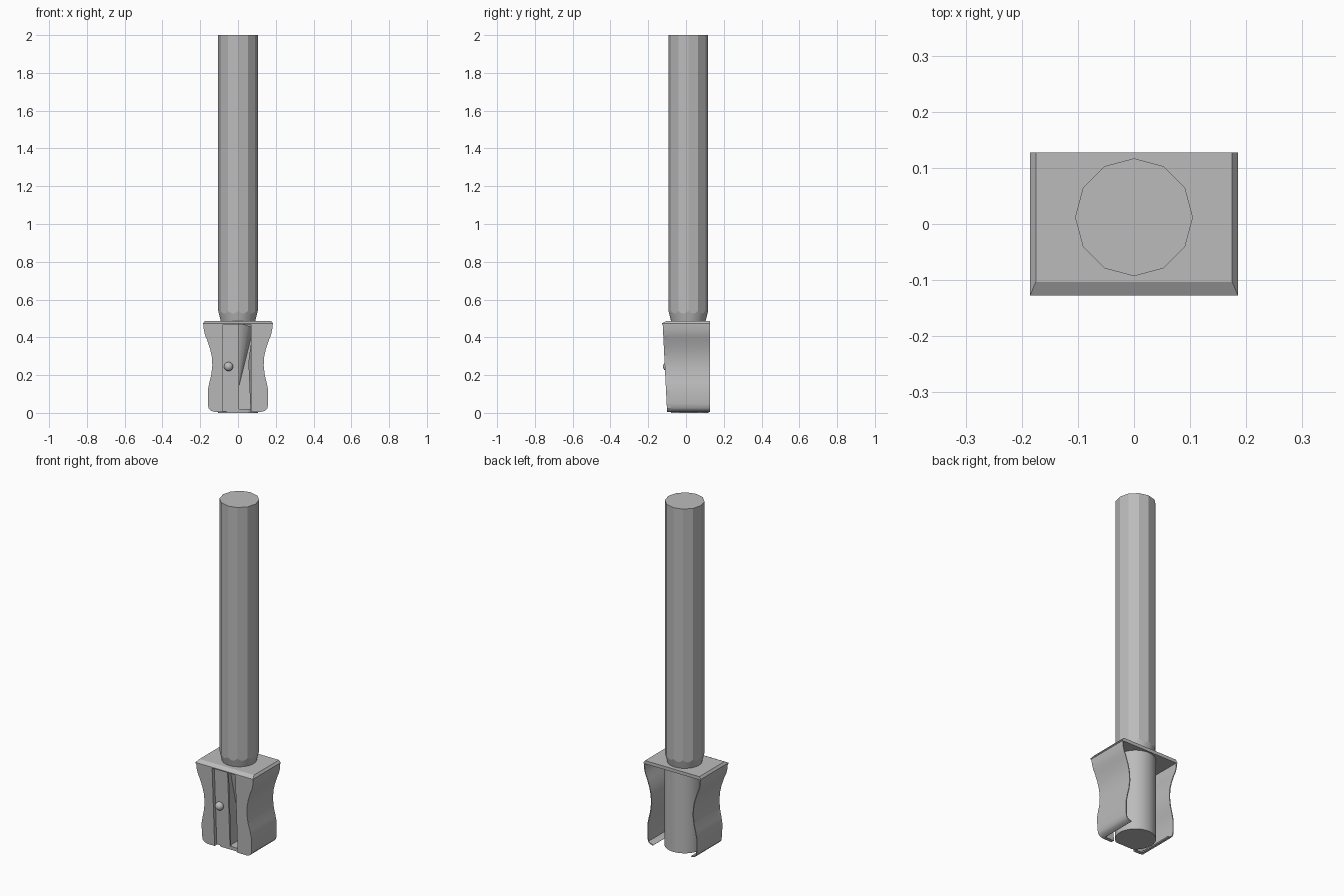
import bpy, bmesh, math

if "Cube" in bpy.data.objects:
    bpy.data.objects.remove(bpy.data.objects["Cube"])

grey = bpy.data.materials.new("plain_grey")
grey.use_nodes = True
grey.diffuse_color = (0.5, 0.5, 0.5, 1)
grey.node_tree.nodes["Principled BSDF"].inputs["Base Color"].default_value = grey.diffuse_color

AXIS_Y = 0.012
BACK = 0.127
DEPTH = 0.02


def front_y(z):
    """Leaning front of the sharpener body."""
    return -0.1 - 0.05 * z


def finish(name, bm, smooth=None):
    bmesh.ops.recalc_face_normals(bm, faces=bm.faces)
    mesh = bpy.data.meshes.new(name)
    bm.to_mesh(mesh)
    bm.free()
    mesh.materials.append(grey)
    ob = bpy.data.objects.new(name, mesh)
    bpy.context.collection.objects.link(ob)
    if smooth:
        shade(ob, smooth)
    return ob


def shade(ob, degrees):
    bpy.ops.object.select_all(action='DESELECT')
    ob.select_set(True)
    bpy.context.view_layer.objects.active = ob
    bpy.ops.object.shade_smooth_by_angle(angle=math.radians(degrees))


def loft(name, rings, smooth=None):
    """Closed solid through rings of equal point count."""
    bm = bmesh.new()
    loops = [[bm.verts.new(p) for p in ring] for ring in rings]
    n = len(loops[0])
    for a, b in zip(loops, loops[1:]):
        for i in range(n):
            j = (i + 1) % n
            bm.faces.new((a[i], a[j], b[j], b[i]))
    bm.faces.new(loops[0])
    bm.faces.new(loops[-1])
    return finish(name, bm, smooth)


def circle(r, z, n):
    return [(r * math.cos(math.tau * i / n), AXIS_Y + r * math.sin(math.tau * i / n), z)
            for i in range(n)]


def rect(x0, x1, y0, y1, z):
    return [(x0, y0, z), (x1, y0, z), (x1, y1, z), (x0, y1, z)]


def boolean(ob, cutter, operation='DIFFERENCE', keep=False):
    mod = ob.modifiers.new("cut", 'BOOLEAN')
    mod.object, mod.operation, mod.solver = cutter, operation, 'EXACT'
    bpy.context.view_layer.objects.active = ob
    bpy.ops.object.modifier_apply(modifier=mod.name)
    if not keep:
        bpy.data.objects.remove(cutter)


# Pencil: twelve-sided rod trimmed by a round sharpening cone
pencil = loft("pencil", [circle(0.105, 0.1, 12), circle(0.105, 2, 12)])
cone = loft("cone_trim", [circle(0.002, 0.128, 48), circle(0.13, 0.64, 48), circle(0.13, 2.1, 48)])
boolean(pencil, cone, 'INTERSECT')
shade(pencil, 12)

# Half-width of the waisted body from bottom to top, as (x, z)
side = [(0.125, 0.006), (0.145, 0.012), (0.156, 0.025), (0.16, 0.05), (0.16, 0.12),
        (0.152, 0.16), (0.142, 0.2), (0.136, 0.25), (0.139, 0.3), (0.148, 0.34),
        (0.163, 0.385), (0.174, 0.41), (0.181, 0.44), (0.183, 0.47)]

# Front panel
outline = side + [(-x, z) for x, z in reversed(side)]
panel = loft("front_panel", [[(x, front_y(z) + d, z) for x, z in outline] for d in (0, DEPTH)])

# Thin curved grips on both sides, open at the back
for name, s in (("left_grip", 1), ("right_grip", -1)):
    wall = 0.005
    inner = [(x - wall, z + (wall if i < 2 else 0)) for i, (x, z) in enumerate(side)]
    strip = side + inner[::-1]
    loft(name, [[(s * x, front_y(z) + 0.001, z) for x, z in strip],
                [(s * x, BACK, z) for x, z in strip]], 35)

# Top plate with sloping rim
loft("top_plate", [rect(-0.185, 0.185, -0.127, BACK, 0.468),
                   rect(-0.185, 0.185, -0.127, BACK, 0.474),
                   rect(-0.175, 0.175, -0.103, BACK, 0.487)])

# Round core that holds the pencil
core = loft("core", [circle(0.106, 0.0, 48), circle(0.106, 0.48, 48)])

# Blade recess through the panel and the front of the core
recess = loft("recess_cutter", [rect(-0.08, 0.068, -0.3, front_y(z) + DEPTH + 0.001, z)
                                for z in (-0.05, 0.467)])
boolean(panel, recess, keep=True)
boolean(core, recess)

# Shaving slot beside the blade
slot = loft("slot_cutter", [rect(0.0, 0.066, -0.2, 0.01, 0.02),
                            rect(0.0, 0.055, -0.2, 0.01, 0.27),
                            rect(0.0, 0.08, -0.2, 0.01, 0.45),
                            rect(0.0, 0.02, -0.2, 0.01, 0.47)])
boolean(core, slot)
shade(core, 30)

# Blade
loft("blade", [rect(-0.085, 0.005, front_y(z) + DEPTH, front_y(z) + DEPTH + 0.012, z)
               for z in (0.008, 0.47)])

# Screw head
bm = bmesh.new()
bmesh.ops.create_uvsphere(bm, u_segments=24, v_segments=12, radius=0.024)
bmesh.ops.translate(bm, verts=bm.verts, vec=(-0.05, front_y(0.245) + 0.014, 0.245))
finish("blade_screw", bm, 60)
